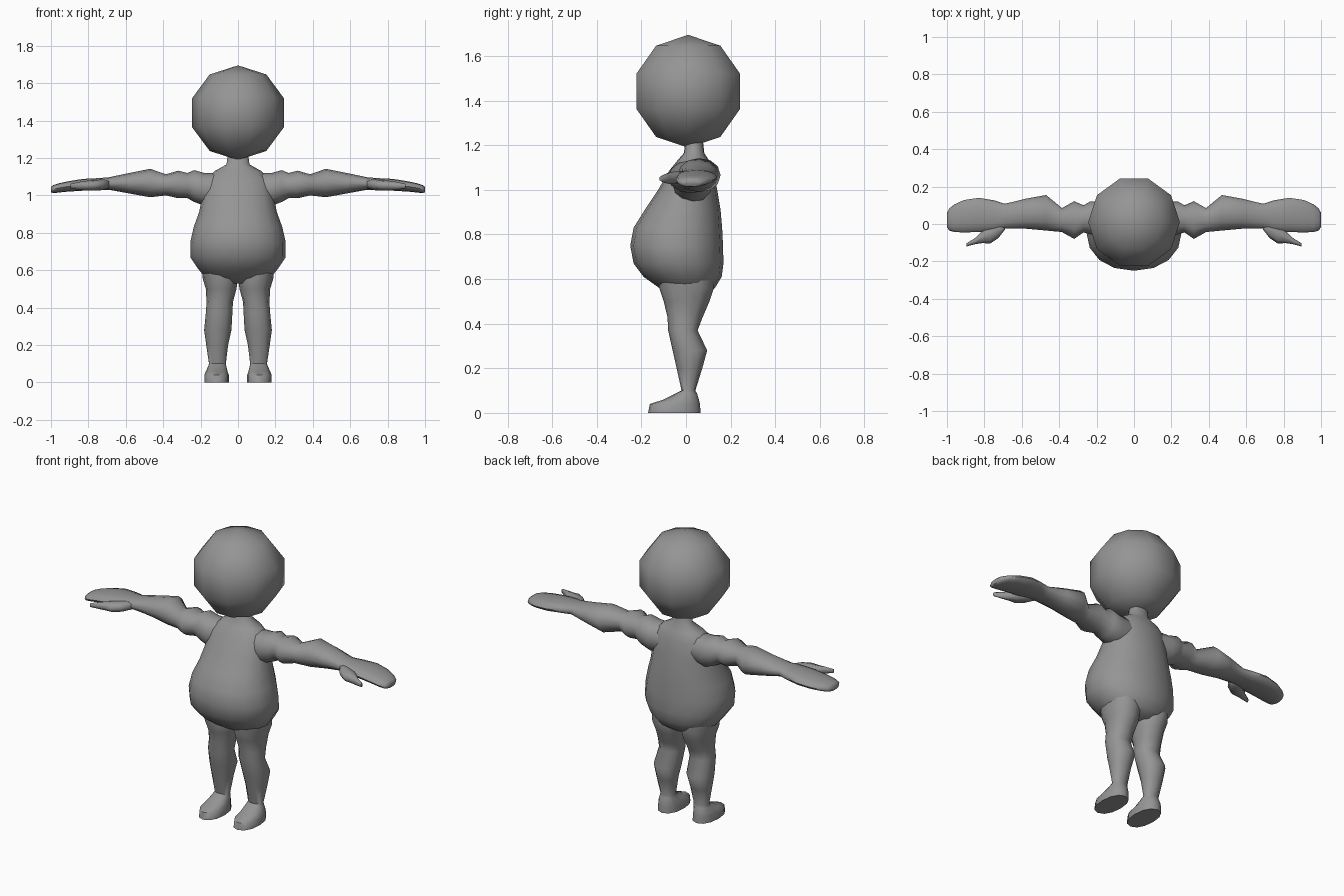
import bpy, bmesh, math
from mathutils import Matrix

grey = bpy.data.materials.new("clay_grey")
grey.diffuse_color = (0.3, 0.3, 0.3, 1)


def finish(name, bm, angle=60, mirror=False):
    bmesh.ops.recalc_face_normals(bm, faces=bm.faces)
    mesh = bpy.data.meshes.new(name)
    bm.to_mesh(mesh)
    bm.free()
    mesh.materials.append(grey)
    ob = bpy.data.objects.new(name, mesh)
    bpy.context.collection.objects.link(ob)
    bpy.ops.object.select_all(action='DESELECT')
    ob.select_set(True)
    bpy.context.view_layer.objects.active = ob
    bpy.ops.object.shade_smooth_by_angle(angle=math.radians(angle))
    if mirror:
        ob.modifiers.new("mirror", 'MIRROR')
    return ob


def loft(name, rings, axis, segs=12, power=2.0, angle=60, mirror=False):
    """Skin rounded rings given as (position, u_min, u_max, v_min, v_max)."""
    bm = bmesh.new()
    loops = []
    for p, u0, u1, v0, v1 in rings:
        loop = []
        for i in range(segs):
            a = 2 * math.pi * i / segs
            c, s = math.cos(a), math.sin(a)
            u = (u0 + u1) / 2 + (u1 - u0) / 2 * math.copysign(abs(c) ** (2 / power), c)
            v = (v0 + v1) / 2 + (v1 - v0) / 2 * math.copysign(abs(s) ** (2 / power), s)
            loop.append(bm.verts.new((u, v, p) if axis == 'z' else (p, u, v)))
        loops.append(loop)
    for a, b in zip(loops, loops[1:]):
        for i in range(segs):
            j = (i + 1) % segs
            bm.faces.new((a[i], a[j], b[j], b[i]))
    bm.faces.new(loops[0])
    bm.faces.new(loops[-1])
    return finish(name, bm, angle, mirror)


# Head: coarse ball with a pole on top
bm = bmesh.new()
bmesh.ops.create_uvsphere(bm, u_segments=10, v_segments=5, radius=0.253)
bmesh.ops.transform(bm, verts=bm.verts, matrix=Matrix.Translation((0, 0.01, 1.442))
                    @ Matrix.Diagonal((1.018, 1.018, 1, 1)) @ Matrix.Rotation(math.pi / 2, 4, 'Z'))
finish("head", bm, 80)

# Torso with belly, shoulders and neck: (height, half width, back to front extent)
torso = [(0.53, 0.11, -0.07, 0.09), (0.56, 0.175, -0.12, 0.13), (0.61, 0.215, -0.19, 0.16),
         (0.67, 0.255, -0.235, 0.168), (0.75, 0.255, -0.25, 0.166), (0.83, 0.237, -0.235, 0.162),
         (0.91, 0.208, -0.185, 0.155), (1.0, 0.19, -0.125, 0.14), (1.08, 0.175, -0.08, 0.125),
         (1.13, 0.125, -0.04, 0.105), (1.165, 0.062, -0.01, 0.082), (1.23, 0.052, 0.0, 0.075)]
loft("torso", [(z, -w, w, f, b) for z, w, f, b in torso], 'z', 16, 2.15, 70)

# Leg running down into the foot and its flat sole
loft("leg", [
    (0.64, 0.03, 0.19, -0.12, 0.12), (0.56, 0.0, 0.19, -0.12, 0.125),
    (0.50, 0.008, 0.172, -0.10, 0.105), (0.43, 0.027, 0.168, -0.083, 0.075),
    (0.37, 0.03, 0.172, -0.08, 0.052), (0.28, 0.035, 0.181, -0.06, 0.095),
    (0.20, 0.053, 0.17, -0.042, 0.073), (0.10, 0.065, 0.155, -0.02, 0.042),
    (0.085, 0.062, 0.16, -0.05, 0.05), (0.06, 0.056, 0.172, -0.10, 0.058),
    (0.04, 0.049, 0.18, -0.162, 0.063), (0.0, 0.049, 0.18, -0.17, 0.065),
], 'z', 12, 2.2, 55, True)

# Arm with bulging upper arm, forearm and mitten hand
loft("arm", [
    (0.10, -0.05, 0.11, 0.95, 1.12), (0.18, -0.06, 0.12, 0.945, 1.12),
    (0.235, -0.055, 0.12, 0.965, 1.135), (0.27, -0.045, 0.10, 0.985, 1.12),
    (0.32, -0.08, 0.122, 0.985, 1.132), (0.385, -0.043, 0.085, 1.0, 1.113),
    (0.47, -0.035, 0.155, 0.99, 1.142), (0.58, -0.025, 0.135, 1.01, 1.12),
    (0.69, -0.025, 0.108, 1.03, 1.097), (0.75, -0.04, 0.127, 1.03, 1.092),
    (0.83, -0.043, 0.14, 1.025, 1.088), (0.91, -0.045, 0.128, 1.02, 1.075),
    (0.96, -0.043, 0.105, 1.015, 1.064), (0.988, -0.035, 0.083, 1.012, 1.055),
    (1.0, -0.015, 0.06, 1.017, 1.045),
], 'x', 12, 2.1, 65, True)

# Thumb splitting away from the hand
loft("thumb", [
    (0.69, -0.03, 0.02, 1.04, 1.08), (0.725, -0.075, 0.02, 1.028, 1.085),
    (0.77, -0.105, 0.0, 1.025, 1.082), (0.81, -0.102, -0.035, 1.026, 1.078),
    (0.85, -0.108, -0.075, 1.03, 1.072), (0.895, -0.12, -0.103, 1.038, 1.062),
], 'x', 8, 2.0, 65, True)
